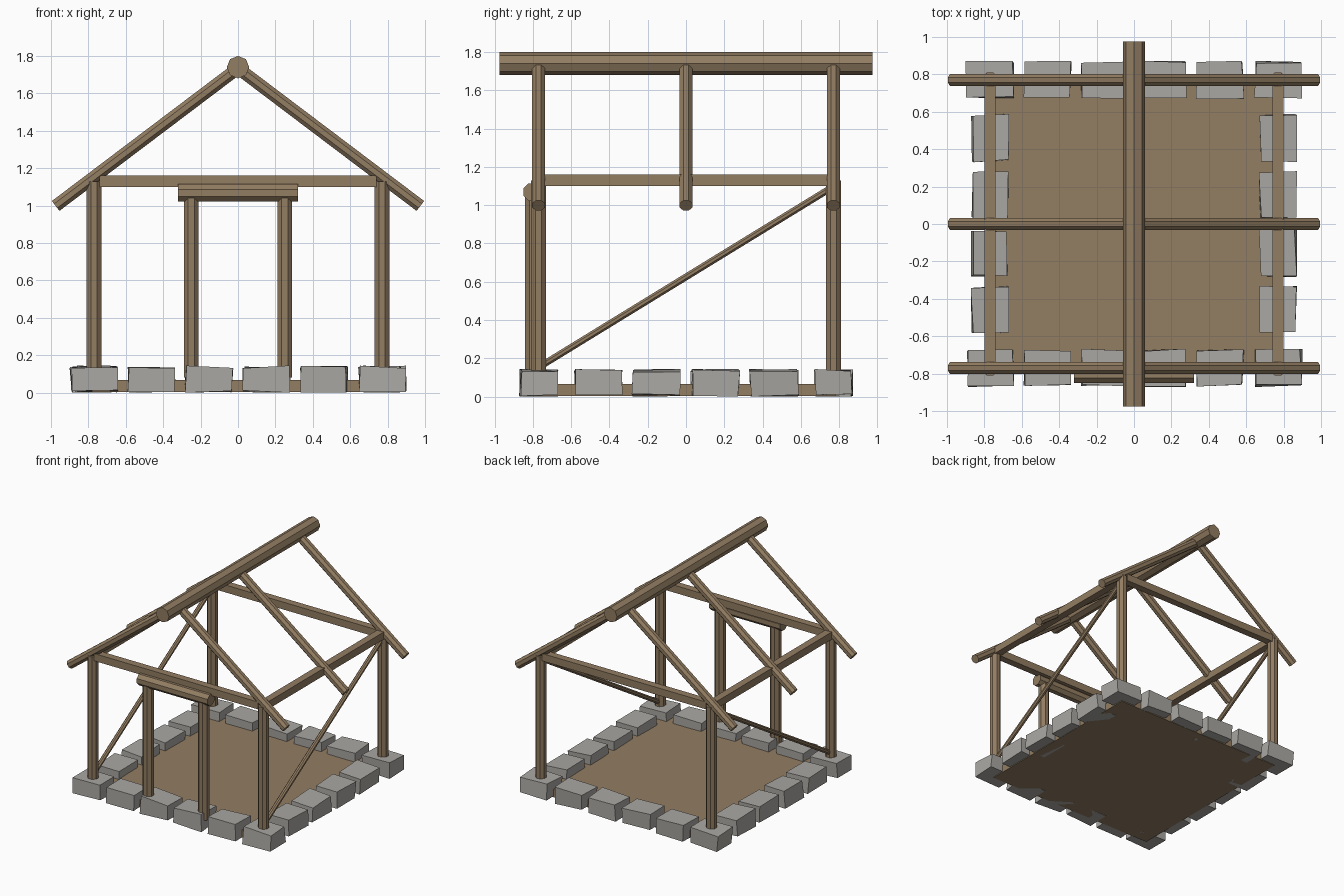
import bpy, bmesh, math, random
from mathutils import Vector, Matrix

random.seed(4)
if "Cube" in bpy.data.objects:
    bpy.data.objects.remove(bpy.data.objects["Cube"])


def material(name, rgb):
    m = bpy.data.materials.new(name)
    m.use_nodes = True
    m.diffuse_color = (*rgb, 1)
    m.node_tree.nodes["Principled BSDF"].inputs["Base Color"].default_value = (*rgb, 1)
    return m


wood = material("weathered_wood", (0.29, 0.205, 0.122))
stone = material("grey_stone", (0.40, 0.39, 0.365))


def finish(name, bm, mat):
    mesh = bpy.data.meshes.new(name)
    bm.to_mesh(mesh)
    bm.free()
    mesh.materials.append(mat)
    obj = bpy.data.objects.new(name, mesh)
    bpy.context.collection.objects.link(obj)
    return obj


def log(name, start, end, radius, spin=math.pi / 8):
    """Eight-sided log between two points."""
    a, b = Vector(start), Vector(end)
    axis = b - a
    bm = bmesh.new()
    bmesh.ops.create_cone(bm, cap_ends=True, segments=8, radius1=radius,
                          radius2=radius, depth=axis.length)
    turn = axis.to_track_quat('Z', 'Y').to_matrix().to_4x4()
    bm.transform(Matrix.Translation((a + b) / 2) @ turn @ Matrix.Rotation(spin, 4, 'Z'))
    return finish(name, bm, wood)


def box(name, centre, size, mat, jitter=0.0):
    """Box, optionally roughened by moving its corners."""
    bm = bmesh.new()
    bmesh.ops.create_cube(bm, size=1)
    bm.transform(Matrix.Translation(centre) @ Matrix.Diagonal((*size, 1)))
    for v in bm.verts:
        v.co += Vector([random.uniform(-jitter, jitter) for _ in range(3)])
        v.co.z = max(v.co.z, 0)
    return finish(name, bm, mat)


# Earth floor
box("floor", (0, 0, 0.035), (1.56, 1.56, 0.064), wood)

# Ring of foundation stones
C = 0.77
steps = [-0.77, -0.46, -0.155, 0.153, 0.46, 0.77]
for side, label in ((-1, "front"), (1, "back")):
    for i, x in enumerate(steps):
        box(f"{label}_stone_{i + 1}", (x, side * C, 0.072), (0.245, 0.19, 0.13), stone, 0.008)
for side, label in ((-1, "right"), (1, "left")):
    for i, y in enumerate(steps[1:-1]):
        box(f"{label}_stone_{i + 1}", (side * C, y, 0.072), (0.19, 0.245, 0.13), stone, 0.008)

# Posts, tie beams, braces and door posts on both sides
for s, side in ((-1, "right"), (1, "left")):
    for e, end in ((-1, "front"), (1, "back")):
        log(f"{end}_{side}_post", (s * C, e * C, 0.08), (s * C, e * C, 1.13), 0.043)
    box(f"{side}_tie_beam", (s * C, 0, 1.13), (0.06, 2 * C - 0.06, 0.06), wood)
    log(f"{side}_brace", (s * C, -0.75, 0.165), (s * C, 0.75, 1.085), 0.019)
    log(f"{side}_door_post", (s * 0.25, -0.8, 0.08), (s * 0.25, -0.8, 1.04), 0.043)
for e, end in ((-1, "front"), (1, "back")):
    box(f"{end}_tie_beam", (0, e * C, 1.13), (2 * C - 0.06, 0.06, 0.06), wood)

# Door lintel
log("door_lintel", (-0.32, -0.803, 1.068), (0.32, -0.803, 1.068), 0.05)

# Ridge pole and three pairs of rafters
log("ridge_pole", (0, -0.975, 1.74), (0, 0.975, 1.74), 0.06, 0)
for y, place in ((-C, "front"), (0, "middle"), (C, "back")):
    for s, side in ((-1, "right"), (1, "left")):
        log(f"{place}_{side}_rafter", (s * 0.01, y, 1.727), (s * 0.975, y, 0.998), 0.036)
